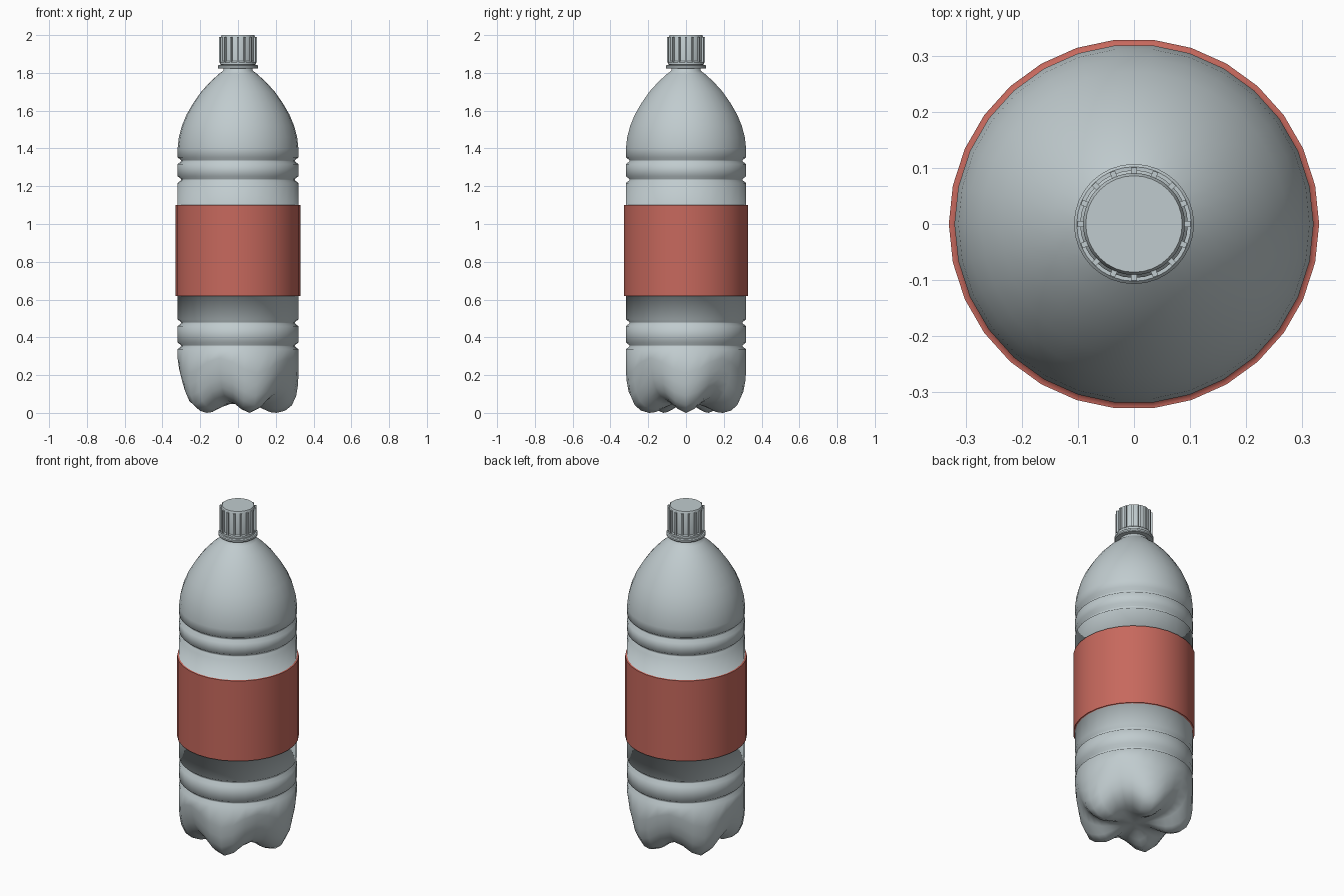
import bpy, bmesh
from math import sin, cos, tau
from mathutils import Matrix

cube = bpy.data.objects.get("Cube")
if cube:
    bpy.data.objects.remove(cube, do_unlink=True)


def material(name, rgb):
    m = bpy.data.materials.new(name)
    m.use_nodes = True
    m.diffuse_color = (*rgb, 1)
    m.node_tree.nodes["Principled BSDF"].inputs["Base Color"].default_value = (*rgb, 1)
    return m


GREY = material("pale grey plastic", (0.53, 0.60, 0.62))
RED = material("red label", (0.57, 0.14, 0.11))


def finish(name, bm, mats):
    bmesh.ops.recalc_face_normals(bm, faces=bm.faces)
    me = bpy.data.meshes.new(name)
    bm.to_mesh(me)
    bm.free()
    for m in mats:
        me.materials.append(m)
    ob = bpy.data.objects.new(name, me)
    bpy.context.collection.objects.link(ob)
    return ob


def lathe(rows, sides):
    """Skin rings; each row is a function of angle giving (radius, height)."""
    bm = bmesh.new()
    rings = []
    for row in rows:
        ring = []
        for i in range(sides):
            a = tau * i / sides
            r, z = row(a)
            ring.append(bm.verts.new((r * cos(a), r * sin(a), z)))
        rings.append(ring)
    for low, high in zip(rings, rings[1:]):
        for i in range(sides):
            j = (i + 1) % sides
            bm.faces.new((low[i], low[j], high[j], high[i]))
    bm.faces.new(rings[0])
    bm.faces.new(rings[-1])
    return bm


def circle(r, z):
    return lambda a: (r, z)


def petal(foot, valley):
    """Ring that swings between five feet and the valleys between them."""
    def row(a):
        t = 0.5 + 0.5 * cos(5 * a)
        return tuple(v + (f - v) * t for f, v in zip(foot, valley))
    return row


# Bottle body: five-footed base, grooved wall, label band, shoulder and neck
R, LABEL_R, LABEL_LOW, LABEL_HIGH = 0.32, 0.33, 0.62, 1.10
rows = [petal(f, v) for f, v in (
    ((0.02, 0.05), (0.02, 0.05)),
    ((0.08, 0.045), (0.08, 0.048)),
    ((0.13, 0.022), (0.13, 0.055)),
    ((0.17, 0.004), (0.18, 0.065)),
    ((0.205, 0.0), (0.22, 0.082)),
    ((0.25, 0.012), (0.25, 0.105)),
    ((0.285, 0.04), (0.275, 0.135)),
    ((0.308, 0.09), (0.297, 0.18)),
    ((0.318, 0.15), (0.312, 0.235)),
    ((0.32, 0.21), (0.32, 0.29)))]


def groove(z):
    return [circle(R, z - 0.018), circle(R - 0.018, z - 0.004),
            circle(R - 0.018, z + 0.004), circle(R, z + 0.018)]


rows += groove(0.355) + groove(0.477)
rows += [circle(R, LABEL_LOW), circle(LABEL_R, LABEL_LOW),
         circle(LABEL_R, LABEL_HIGH), circle(R, LABEL_HIGH)]
rows += groove(1.235) + groove(1.335)
rows += [circle(r, z) for r, z in (
    (0.32, 1.40), (0.313, 1.46), (0.297, 1.52), (0.272, 1.58), (0.237, 1.64),
    (0.195, 1.70), (0.145, 1.755), (0.1, 1.795), (0.078, 1.812), (0.075, 1.85))]
bm = lathe(rows, 30)

# Label band is the raised part of the wall, with crisp outer rims
for f in bm.faces:
    f.smooth = True
    if LABEL_LOW - 0.001 < f.calc_center_median().z < LABEL_HIGH + 0.001:
        f.material_index = 1
for e in bm.edges:
    if all(v.co.xy.length > R + 0.005 for v in e.verts) and \
            abs(e.verts[0].co.z - e.verts[1].co.z) < 0.001:
        e.smooth = False
finish("bottle_body", bm, [GREY, RED])


def turned_part(name, points, sides):
    ob = finish(name, lathe([circle(r, z) for r, z in points], sides), [GREY])
    bpy.ops.object.select_all(action="DESELECT")
    ob.select_set(True)
    bpy.context.view_layer.objects.active = ob
    bpy.ops.object.shade_smooth_by_angle(angle=0.6)


# Collar under the cap
turned_part("neck_collar", ((0.07, 1.822), (0.103, 1.822), (0.107, 1.827),
                            (0.107, 1.836), (0.102, 1.841), (0.07, 1.841)), 32)

# Screw cap with its tamper band and chamfered top
turned_part("screw_cap", ((0.085, 1.842), (0.096, 1.844), (0.096, 1.856),
                          (0.091, 1.862), (0.091, 1.988), (0.086, 2.0)), 32)

# Grip ribs round the cap
bm = bmesh.new()
for i in range(16):
    place = Matrix.Rotation(tau * i / 16, 4, "Z") @ Matrix.Translation((0.095, 0, 1.923))
    bmesh.ops.create_cube(bm, size=1, matrix=place @ Matrix.Diagonal((0.012, 0.01, 0.134, 1)))
finish("cap_ribs", bm, [GREY])
